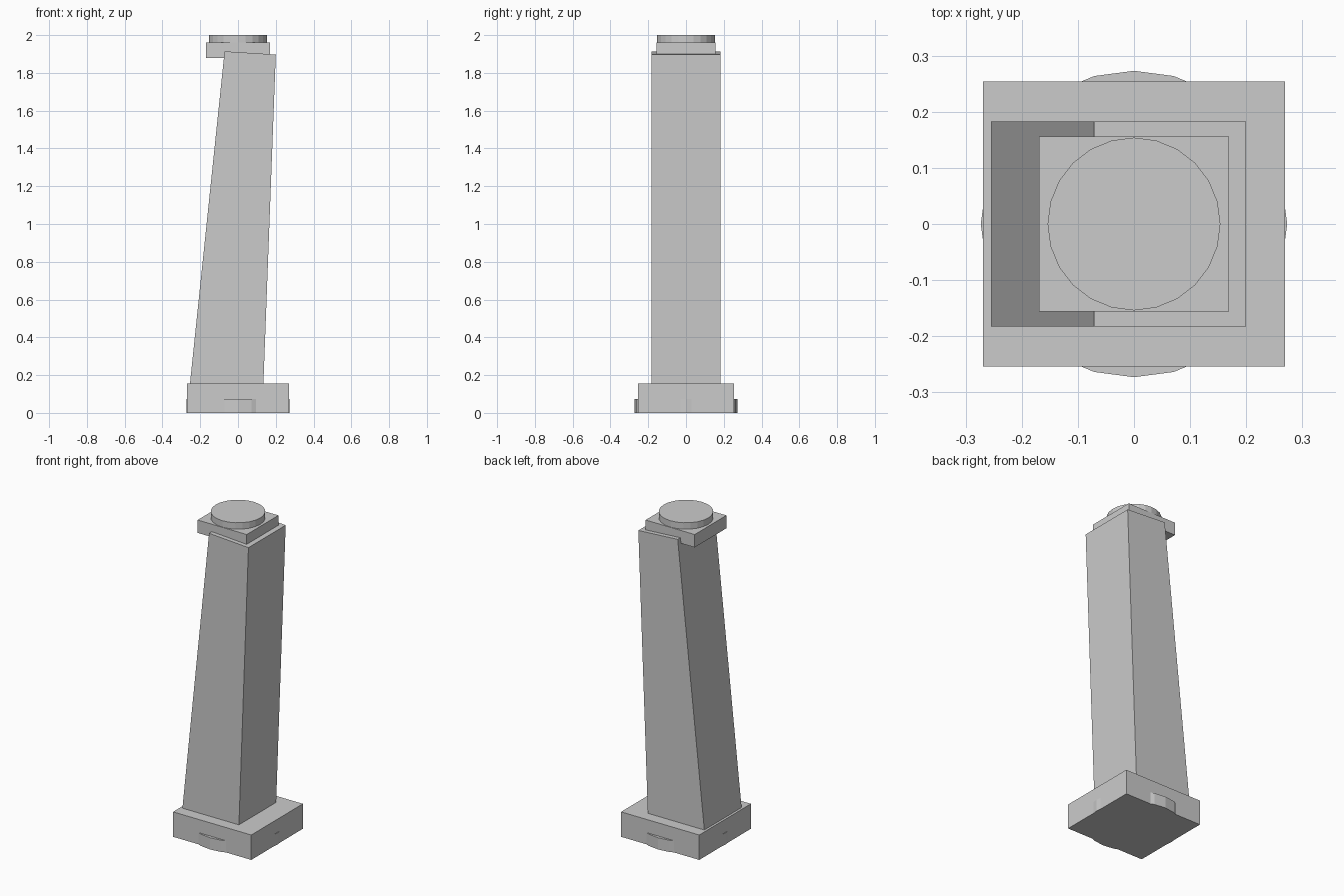
import bpy, bmesh

if "Cube" in bpy.data.objects:
    bpy.data.objects.remove(bpy.data.objects["Cube"])


def make_object(name, bm):
    bmesh.ops.recalc_face_normals(bm, faces=bm.faces[:])
    mesh = bpy.data.meshes.new(name)
    bm.to_mesh(mesh)
    bm.free()
    obj = bpy.data.objects.new(name, mesh)
    bpy.context.collection.objects.link(obj)
    return obj


def prism(name, profile, half_depth):
    """Extrude an x-z outline symmetrically along y."""
    bm = bmesh.new()
    face = bm.faces.new([bm.verts.new((x, -half_depth, z)) for x, z in profile])
    ext = bmesh.ops.extrude_face_region(bm, geom=[face])
    verts = [v for v in ext["geom"] if isinstance(v, bmesh.types.BMVert)]
    bmesh.ops.translate(bm, verts=verts, vec=(0, 2 * half_depth, 0))
    return make_object(name, bm)


def slab(name, half_x, half_y, z0, z1):
    return prism(name, [(-half_x, z0), (half_x, z0), (half_x, z1), (-half_x, z1)], half_y)


def disc(name, radius, z0, z1):
    bm = bmesh.new()
    bmesh.ops.create_cone(bm, cap_ends=True, segments=24,
                          radius1=radius, radius2=radius, depth=z1 - z0)
    bmesh.ops.translate(bm, verts=bm.verts[:], vec=(0, 0, (z0 + z1) / 2))
    return make_object(name, bm)


# Base: square plinth with a round foot bulging through its sides
disc("round_foot", 0.273, 0.0, 0.073)
slab("plinth", 0.269, 0.254, 0.0, 0.155)

# Leaning shaft, tapered towards the top
prism("leaning_shaft", [(-0.259, 0.11), (0.132, 0.09), (0.2, 1.897), (-0.071, 1.914)], 0.183)

# Capital: square block and round cap
slab("capital_block", 0.169, 0.156, 1.88, 1.96)
disc("round_cap", 0.154, 1.955, 2.0)
